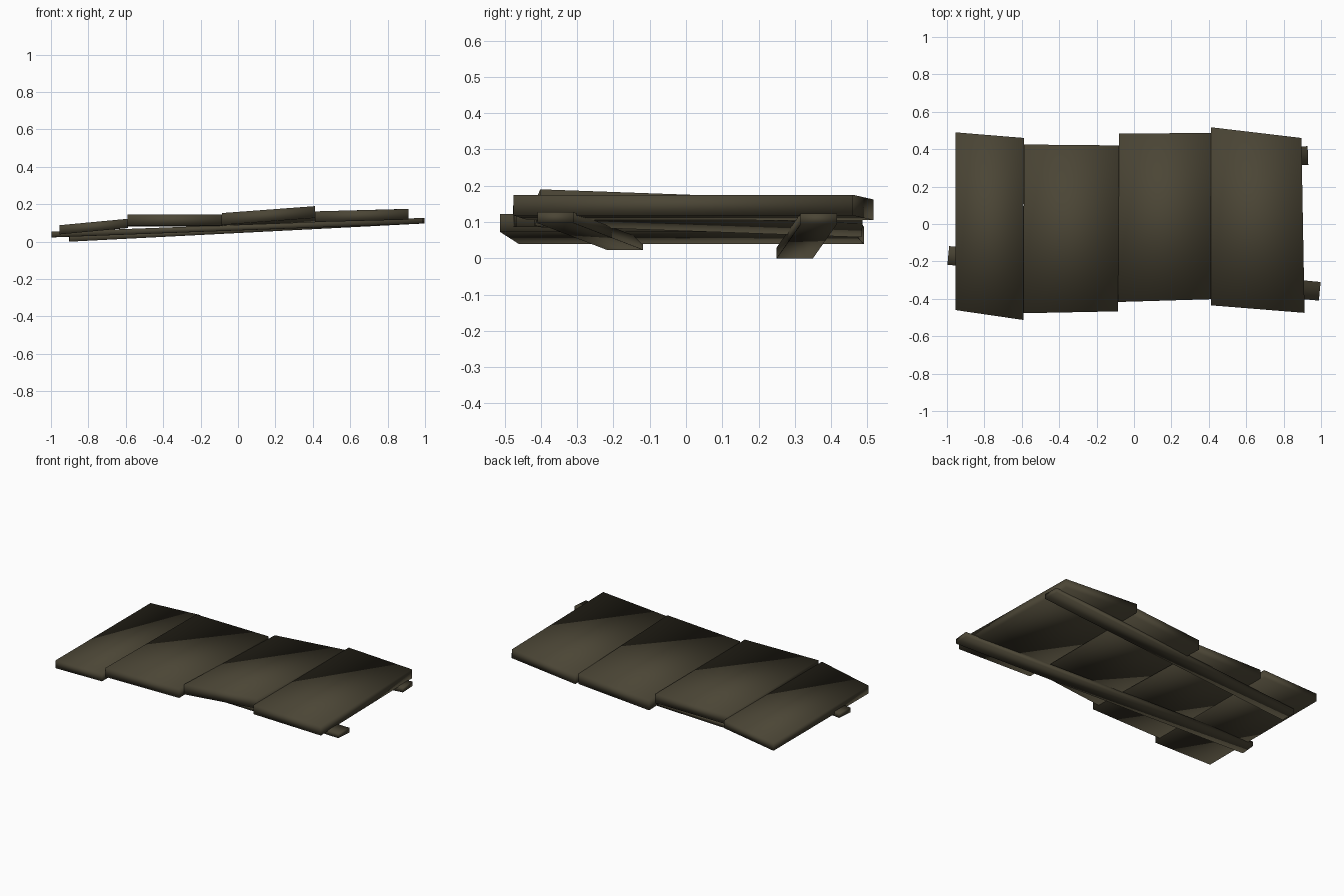
import bpy
from mathutils import Vector

if "Cube" in bpy.data.objects:
    bpy.data.objects.remove(bpy.data.objects["Cube"])

wood = bpy.data.materials.new("dark weathered wood")
wood.diffuse_color = (0.07, 0.06, 0.036, 1)
wood.use_nodes = True
wood.node_tree.nodes["Principled BSDF"].inputs["Base Color"].default_value = wood.diffuse_color


def board(name, top, bottom):
    """Six-sided board from four top and four bottom corners."""
    faces = [(0, 1, 2, 3), (7, 6, 5, 4)]
    faces += [(i, i + 4, (i + 1) % 4 + 4, (i + 1) % 4) for i in range(4)]
    mesh = bpy.data.meshes.new(name)
    mesh.from_pydata([tuple(v) for v in top + bottom], [], faces)
    mesh.materials.append(wood)
    mesh.shade_smooth()
    obj = bpy.data.objects.new(name, mesh)
    bpy.context.collection.objects.link(obj)


def plank(name, xy, z, thick):
    top = [Vector((x, y, h)) for (x, y), h in zip(xy, z)]
    board(name, top, [v - Vector((0, 0, thick)) for v in top])


def rail(name, a, b, width, thick):
    a, b = Vector(a), Vector(b)
    side = Vector((0, 0, 1)).cross(b - a).normalized() * width / 2
    top = [a - side, b - side, b + side, a + side]
    board(name, top, [v - Vector((0, 0, thick)) for v in top])


# crosswise planks: corners front-left, front-right, back-right, back-left
plank("plank_1", [(-.955, -.46), (-.592, -.513), (-.588, .46), (-.955, .49)],
      [.088, .122, .122, .088], .049)
plank("plank_2", [(-.592, -.477), (-.085, -.467), (-.08, .42), (-.588, .425)],
      [.145, .144, .138, .139], .058)
plank("plank_3", [(-.085, -.417), (.412, -.402), (.412, .487), (-.08, .483)],
      [.153, .19, .158, .121], .063)
plank("plank_4", [(.413, -.435), (.912, -.475), (.895, .46), (.413, .517)],
      [.162, .175, .175, .162], .057)

# long rails underneath, rising to the right
rail("front_rail", (-.993, -.168, .053), (.993, -.36, .127), .1, .03)
rail("back_rail", (-.902, .3, .03), (.93, .366, .124), .1, .03)
